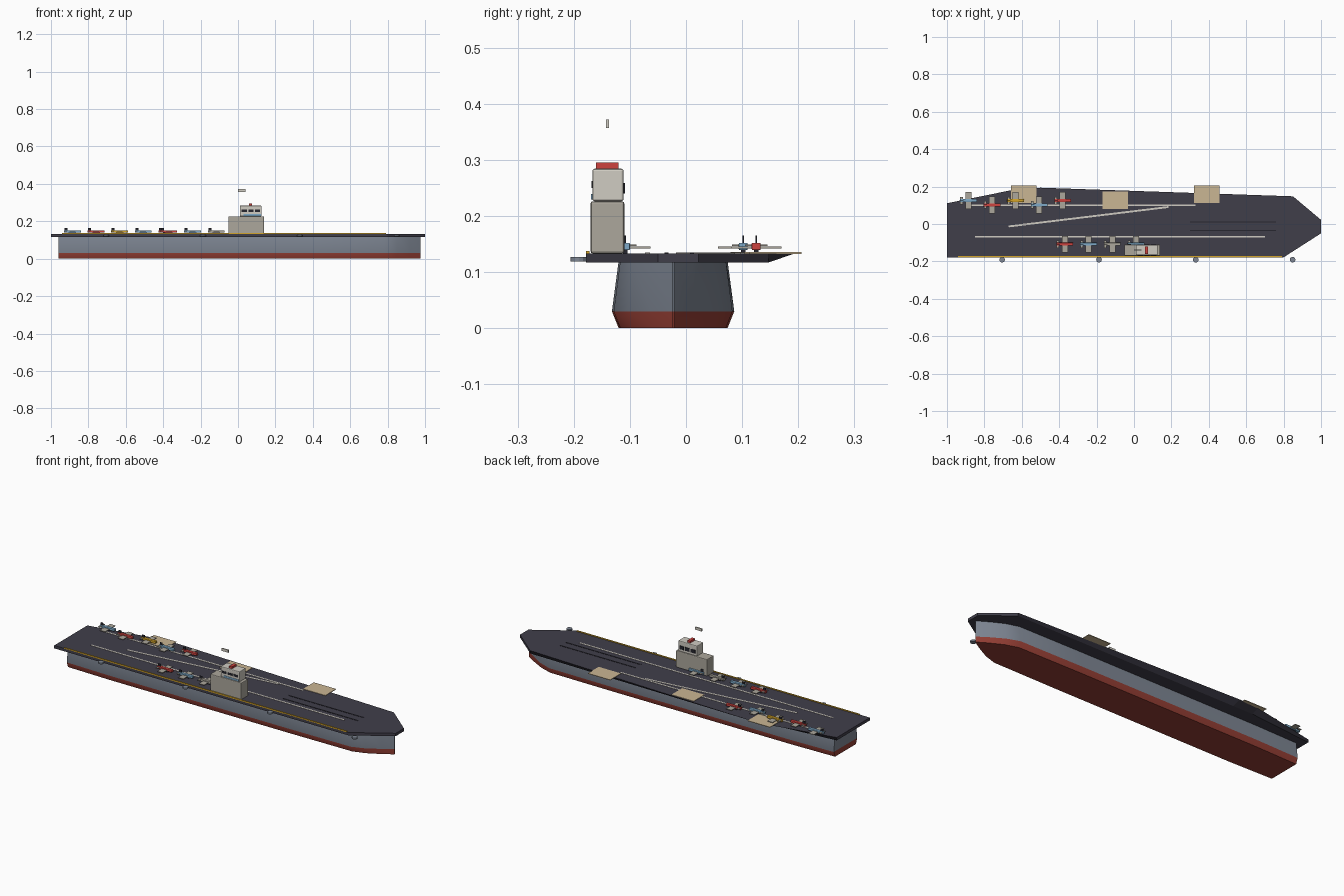
import bpy, bmesh, math
from mathutils import Vector

if "Cube" in bpy.data.objects:
    bpy.data.objects.remove(bpy.data.objects["Cube"])


def mat(name, r, g, b):
    m = bpy.data.materials.new(name)
    lin = [((c / 255 + 0.055) / 1.055) ** 2.4 for c in (r, g, b)]
    m.diffuse_color = (*lin, 1)
    m.use_nodes = True
    m.node_tree.nodes["Principled BSDF"].inputs["Base Color"].default_value = m.diffuse_color
    return m


HULL = mat("hull grey", 126, 134, 147)
KEEL = mat("keel red", 148, 62, 52)
DECK = mat("deck slate", 64, 62, 74)
DARK = mat("dark", 38, 38, 46)
STONE = mat("island grey", 172, 167, 156)
LIGHT = mat("light grey", 208, 204, 194)
TAN = mat("lift tan", 202, 182, 147)
YELLOW = mat("yellow", 214, 166, 42)
RED = mat("red", 206, 66, 62)
BLUE = mat("blue", 126, 170, 200)


def finish(name, bm, *mats):
    bmesh.ops.recalc_face_normals(bm, faces=bm.faces)
    me = bpy.data.meshes.new(name)
    bm.to_mesh(me)
    bm.free()
    ob = bpy.data.objects.new(name, me)
    bpy.context.collection.objects.link(ob)
    for m in mats:
        me.materials.append(m)
    return ob


def box(name, x, y, z, m, bevel=0.0):
    """Box from (min, max) ranges."""
    bm = bmesh.new()
    bmesh.ops.create_cube(bm, size=1)
    for v in bm.verts:
        v.co = Vector([(a + b) / 2 + c * (b - a) for (a, b), c in zip((x, y, z), v.co)])
    ob = finish(name, bm, m)
    if bevel:
        mod = ob.modifiers.new("bevel", 'BEVEL')
        mod.width = bevel
        mod.segments = 2
    return ob


def line(name, a, b, w, m, z=(0.132, 0.1345)):
    """Thin painted plate on the deck from a to b."""
    a, b = Vector(a), Vector(b)
    d = (b - a).normalized()
    n = Vector((-d.y, d.x)) * w / 2
    bm = bmesh.new()
    rings = [[bm.verts.new((*p, h)) for p in (a - n, b - n, b + n, a + n)] for h in z]
    bm.faces.new(rings[0])
    bm.faces.new(rings[1])
    for i in range(4):
        j = (i + 1) % 4
        bm.faces.new((rings[0][i], rings[0][j], rings[1][j], rings[1][i]))
    return finish(name, bm, m)


# hull: lofted cross-sections, red below the waterline
KY = -0.023
stations = [(-0.96, 0.94), (-0.7, 1), (0.4, 1), (0.78, 0.97), (0.85, 0.74), (0.92, 0.36), (0.975, 0.012)]
section = [(0.097, 0), (0.109, 0.03), (0.097, 0.12)]
bm = bmesh.new()
rings = []
for x, k in stations:
    pts = [(h * k, z) for h, z in section] + [(-h * k, z) for h, z in reversed(section)]
    rings.append([bm.verts.new((x, KY + y, z)) for y, z in pts])
for r, s in zip(rings, rings[1:]):
    for i in range(6):
        j = (i + 1) % 6
        bm.faces.new((r[i], r[j], s[j], s[i]))
for r in (rings[0], rings[-1]):
    bm.faces.new((r[0], r[1], r[4], r[5]))
    bm.faces.new((r[1], r[2], r[3], r[4]))
for f in bm.faces:
    f.material_index = 1 if f.calc_center_median().z < 0.03 else 0
hull = finish("hull", bm, HULL, KEEL)
bpy.context.view_layer.objects.active = hull
hull.select_set(True)
bpy.ops.object.shade_smooth_by_angle(angle=math.radians(30))
hull.select_set(False)

# flight deck: polygon with an undercut port side
outline = [(-1, -0.178), (0.8, -0.178), (1, -0.05), (1, 0.022), (0.85, 0.148),
           (-0.5, 0.194), (-0.62, 0.188), (-1, 0.111)]
bm = bmesh.new()
low = [bm.verts.new((x, min(y, 0.147), 0.117)) for x, y in outline]
top = [bm.verts.new((x, y, 0.133)) for x, y in outline]
bm.faces.new(low)
bm.faces.new(top)
for i in range(len(outline)):
    j = (i + 1) % len(outline)
    bm.faces.new((low[i], low[j], top[j], top[i]))
finish("flight_deck", bm, DECK)

# deck markings, catapult tracks and edge strip
line("port_runway_line", (-0.9, 0.101), (0.33, 0.101), 0.009, LIGHT)
line("starboard_runway_line", (-0.85, -0.069), (0.7, -0.069), 0.009, LIGHT)
line("angled_runway_line", (-0.67, -0.013), (0.185, 0.091), 0.01, LIGHT)
for i, y in enumerate((0.011, -0.035)):
    line(f"catapult_track_{i}", (0.3, y), (0.76, y), 0.007, DARK)
line("deck_edge_strip", (-0.94, -0.175), (0.79, -0.175), 0.006, YELLOW, (0.131, 0.1375))

# aircraft lifts
for i, (x, y) in enumerate(((-0.59, 0.159), (-0.1, 0.126), (0.388, 0.159))):
    box(f"aircraft_lift_{i}", (x - 0.068, x + 0.068), (y - 0.047, y + 0.047), (0.132, 0.1352), TAN)

# round gun platforms on the starboard edge
for i, x in enumerate((-0.705, -0.187, 0.33, 0.848)):
    bm = bmesh.new()
    bmesh.ops.create_cone(bm, cap_ends=True, segments=12, radius1=0.015, radius2=0.015, depth=0.008)
    bmesh.ops.translate(bm, verts=bm.verts, vec=(x, -0.191, 0.123))
    finish(f"gun_platform_{i}", bm, HULL)

# island tower
box("island_base", (-0.052, 0.139), (-0.17, -0.11), (0.133, 0.226), STONE, 0.004)
box("island_bridge", (0.01, 0.126), (-0.167, -0.111), (0.226, 0.284), LIGHT, 0.004)
box("island_roof_block", (0.058, 0.075), (-0.16, -0.12), (0.283, 0.295), RED)
box("front_window_band", (0.03, 0.122), (-0.169, -0.165), (0.229, 0.239), BLUE)
for i in range(3):
    x = 0.02 + i * 0.035
    box(f"port_window_{i}", (x, x + 0.027), (-0.113, -0.1085), (0.24, 0.259), DARK)
    box(f"starboard_window_{i}", (x, x + 0.027), (-0.1685, -0.165), (0.25, 0.262), DARK)
box("radar_panel", (0, 0.04), (-0.1425, -0.137), (0.357, 0.372), LIGHT)


# parked aircraft
def aircraft(i, x, y, m):
    box(f"aircraft_{i}_body", (x - 0.045, x + 0.045), (y - 0.008, y + 0.008), (0.139, 0.152), m, 0.002)
    box(f"aircraft_{i}_wing", (x - 0.016, x + 0.016), (y - 0.045, y + 0.045), (0.142, 0.1455), STONE)
    box(f"aircraft_{i}_tail", (x - 0.044, x - 0.03), (y - 0.02, y + 0.02), (0.146, 0.149), STONE)
    box(f"aircraft_{i}_fin", (x - 0.042, x - 0.026), (y - 0.0015, y + 0.0015), (0.15, 0.165), DARK)
    box(f"aircraft_{i}_gear", (x - 0.02, x + 0.02), (y - 0.004, y + 0.004), (0.132, 0.14), DARK)


parked = [(-0.885 + 0.126 * i, 0.125 if i % 2 == 0 else 0.102, c)
          for i, c in enumerate((BLUE, RED, YELLOW, BLUE, RED))]
parked += [(-0.37 + 0.127 * i, -0.108, c) for i, c in enumerate((RED, BLUE, STONE, BLUE))]
for i, p in enumerate(parked):
    aircraft(i, *p)
